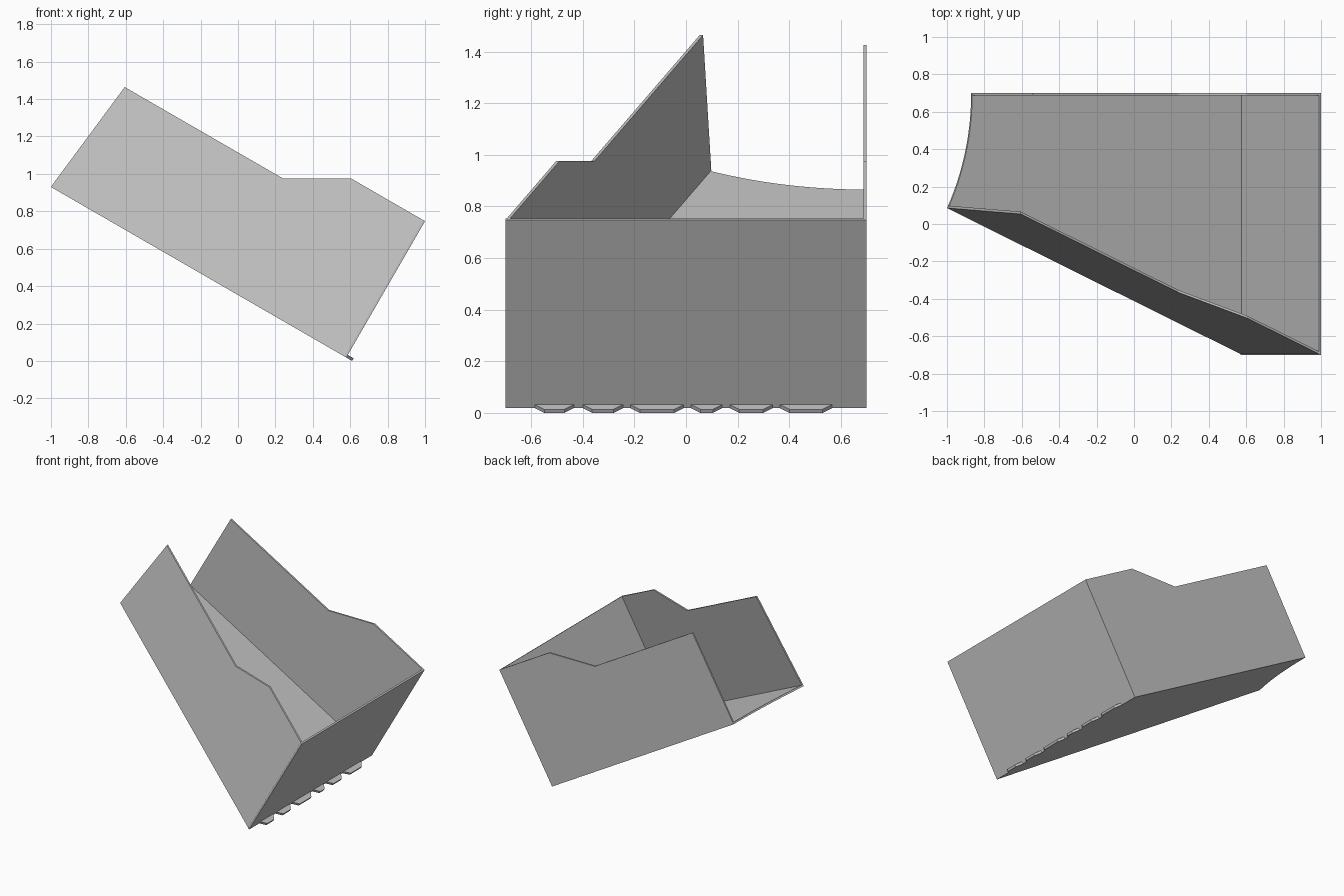
import bpy, bmesh, math
from mathutils import Vector

cube = bpy.data.objects.get("Cube")
if cube:
    bpy.data.objects.remove(cube, do_unlink=True)

# Single grey metal
metal = bpy.data.materials.new("light grey metal")
metal.use_nodes = True
metal.diffuse_color = (0.54, 0.54, 0.54, 1)
metal.node_tree.nodes["Principled BSDF"].inputs["Base Color"].default_value = (0.54, 0.54, 0.54, 1)

# The scoop is built level, with its rear edge on the y axis, then tilted
TILT = math.radians(30)
PIVOT = (0.579, 0, 0.018)
T = 0.012                      # sheet thickness
HALF = 0.7                     # half width
LONG, SHORT = 1.823, 1.674     # lengths of the slanted and straight sides
TIP_Y = 0.085                  # where the slanted side ends
HIGH, LOW = 0.842, 0.66        # wall heights


def prism(name, outline, offset):
    """Extrude a flat outline along an offset into a closed solid."""
    bm = bmesh.new()
    base = bm.faces.new([bm.verts.new(p) for p in outline])
    moved = bmesh.ops.extrude_face_region(bm, geom=[base], use_keep_orig=True)
    verts = [g for g in moved["geom"] if isinstance(g, bmesh.types.BMVert)]
    bmesh.ops.translate(bm, verts=verts, vec=Vector(offset))
    bmesh.ops.recalc_face_normals(bm, faces=bm.faces)
    mesh = bpy.data.meshes.new(name)
    bm.to_mesh(mesh)
    bm.free()
    mesh.materials.append(metal)
    obj = bpy.data.objects.new(name, mesh)
    bpy.context.collection.objects.link(obj)
    obj.location = PIVOT
    obj.rotation_euler.y = TILT
    return obj


def slant_y(u):
    return -HALF + (TIP_Y + HALF) * u / LONG


# Floor with a concave arc along its open edge
width, flare = HALF - TIP_Y, LONG - SHORT
radius = (width ** 2 + flare ** 2) / (2 * flare)
sweep = math.asin(width / radius)
STEPS = 24
arc = []
for i in range(STEPS + 1):
    a = sweep * i / STEPS
    arc.append((-SHORT - radius * (1 - math.cos(a)), HALF - radius * math.sin(a), 0))
prism("floor", [(0, -HALF, 0), (0, HALF, 0)] + arc, (0, 0, T))

# Rear plate
prism("rear_plate", [(0, -HALF, 0), (0, HALF, 0), (0, HALF, HIGH), (0, -HALF, HIGH)], (-T, 0, 0))


# Side walls share a stepped top edge
def wall_profile(bottom_end, top_end):
    return [(0, T), (0, HIGH), (0.458, HIGH), (0.774, LOW), (top_end, LOW), (bottom_end, T)]


slanted = [(-u, slant_y(u), v) for u, v in wall_profile(LONG, 1.749)]
prism("slanted_wall", slanted, (0, T * 1.09, 0))
straight = [(-u, HALF, v) for u, v in wall_profile(SHORT, SHORT)]
prism("straight_wall", straight, (0, -T, 0))

# Tapered tabs along the lower rear edge
TABS = [(-0.585, -0.435), (-0.4, -0.245), (-0.215, -0.01),
        (0.02, 0.14), (0.17, 0.335), (0.365, 0.565)]
DEPTH, TAPER = 0.036, 0.036
for i, (a, b) in enumerate(TABS):
    prism(f"tab_{i + 1}", [(0, a, 0), (0, b, 0), (DEPTH, b - TAPER, 0), (DEPTH, a + TAPER, 0)],
          (0, 0, 0.016))
